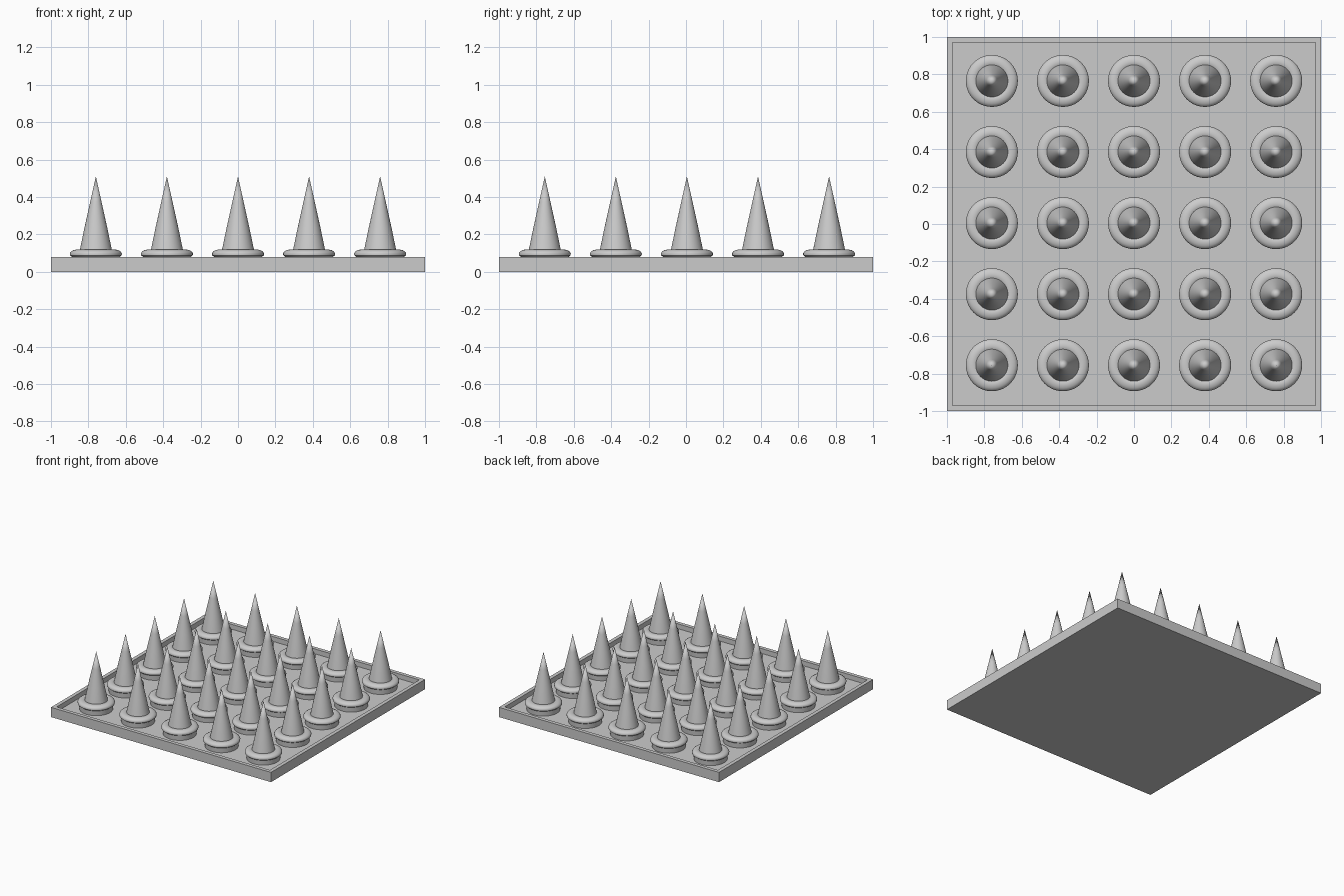
import bpy, bmesh, math

if "Cube" in bpy.data.objects:
    bpy.data.objects.remove(bpy.data.objects["Cube"])

RIM, FLOOR = 0.08, 0.04      # tray rim top and recessed floor heights
PITCH, Y_SHIFT = 0.38, 0.005
SEGMENTS = 40

grey = bpy.data.materials.new("light grey")
grey.diffuse_color = (0.6, 0.6, 0.6, 1)
grey.use_nodes = True
grey.node_tree.nodes["Principled BSDF"].inputs["Base Color"].default_value = grey.diffuse_color


def make_object(name, bm):
    bmesh.ops.recalc_face_normals(bm, faces=bm.faces)
    mesh = bpy.data.meshes.new(name)
    bm.to_mesh(mesh)
    bm.free()
    mesh.materials.append(grey)
    obj = bpy.data.objects.new(name, mesh)
    bpy.context.collection.objects.link(obj)
    return obj


def lathe(name, profile):
    """Spin an open (radius, height) profile around z and shade it smooth."""
    bm = bmesh.new()
    verts = [bm.verts.new((r, 0, z)) for r, z in profile]
    edges = [bm.edges.new(pair) for pair in zip(verts, verts[1:])]
    bmesh.ops.spin(bm, geom=verts + edges, axis=(0, 0, 1), cent=(0, 0, 0),
                   angle=math.tau, steps=SEGMENTS)
    bmesh.ops.remove_doubles(bm, verts=bm.verts, dist=1e-5)
    obj = make_object(name, bm)
    bpy.ops.object.select_all(action='DESELECT')
    obj.select_set(True)
    bpy.context.view_layer.objects.active = obj
    bpy.ops.object.shade_smooth_by_angle(angle=math.radians(35))
    return obj


# Square tray with a thin raised rim and a sunken floor
bm = bmesh.new()
bmesh.ops.create_cube(bm, size=1)
for v in bm.verts:
    v.co = (v.co.x * 2, v.co.y * 2, (v.co.z + 0.5) * RIM)
bm.normal_update()
top = max(bm.faces, key=lambda f: f.normal.z)
bmesh.ops.inset_region(bm, faces=[top], thickness=0.043)
for v in top.verts:
    v.co.z = RIM
well = bmesh.ops.extrude_discrete_faces(bm, faces=[top])["faces"][0]
for v in well.verts:
    v.co.z = FLOOR
make_object("tray", bm)

# Round collar and tall pointed spike, shared by every grid position
collar = lathe("collar", [(0.125, FLOOR), (0.128, 0.08), (0.138, 0.088),
                          (0.139, 0.098), (0.134, 0.107), (0.122, 0.115),
                          (0.105, 0.119), (0.088, 0.117), (0.07, 0.105)])
spike = lathe("spike", [(0.1, FLOOR), (0.088, 0.105), (0.06, 0.24),
                        (0.03, 0.375), (0.0, 0.51)])

for row in range(5):
    for col in range(5):
        for part in (collar, spike):
            obj = part
            if row or col:
                obj = part.copy()
                obj.name = f"{part.name}_{row + 1}_{col + 1}"
                bpy.context.collection.objects.link(obj)
            obj.location = ((col - 2) * PITCH, (row - 2) * PITCH + Y_SHIFT, 0)
